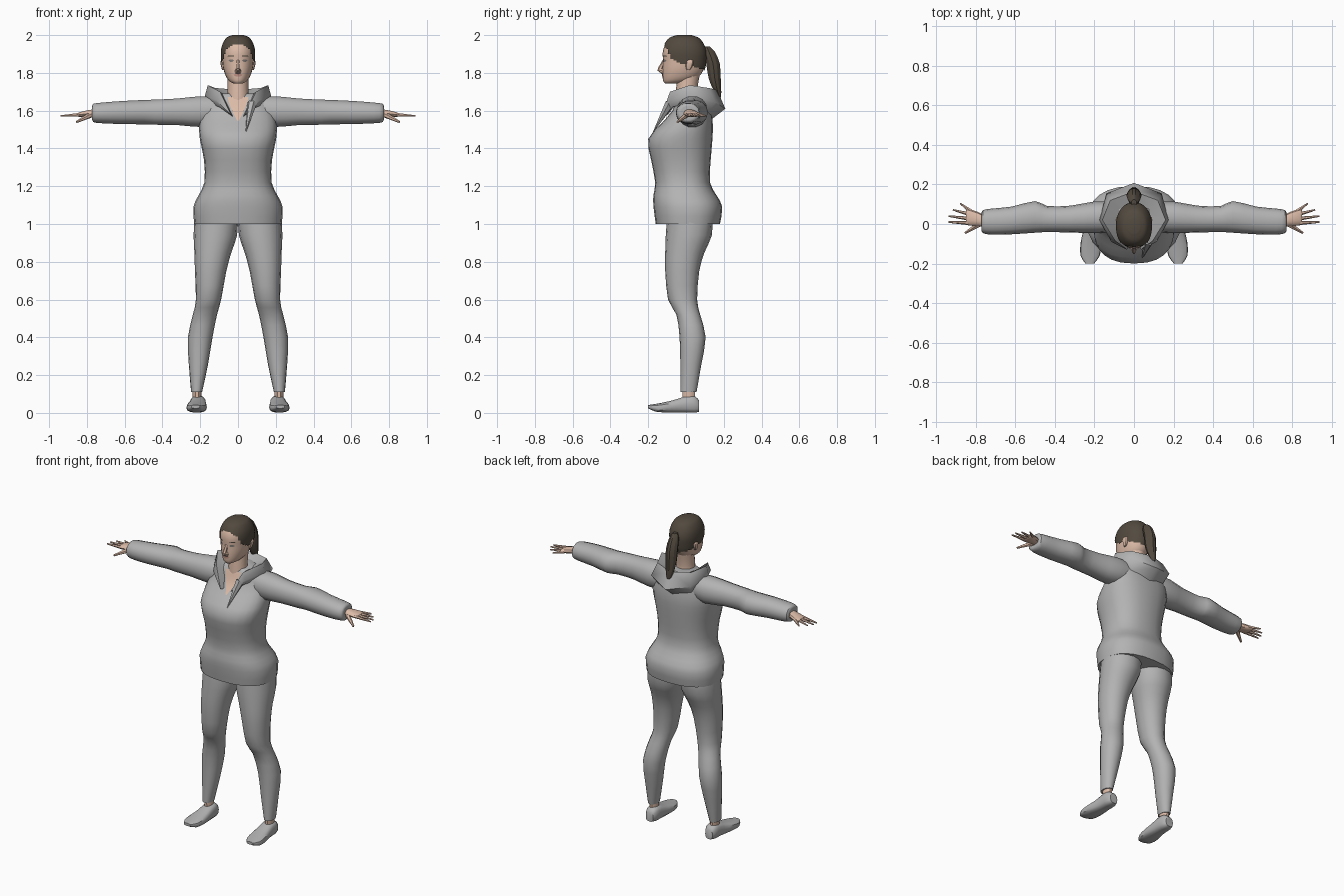
import bpy, bmesh, math
from mathutils import Vector
from mathutils.bvhtree import BVHTree

cube = bpy.data.objects.get("Cube")
if cube:
    bpy.data.objects.remove(cube, do_unlink=True)


def material(name, rgb):
    m = bpy.data.materials.new(name)
    m.use_nodes = True
    m.diffuse_color = (*rgb, 1)
    bsdf = next(n for n in m.node_tree.nodes if n.type == 'BSDF_PRINCIPLED')
    bsdf.inputs["Base Color"].default_value = (*rgb, 1)
    bsdf.inputs["Roughness"].default_value = 0.8
    return m


GREY = material("grey_cloth", (0.45, 0.45, 0.45))
SKIN = material("skin", (0.72, 0.5, 0.39))
HAIR = material("dark_brown_hair", (0.085, 0.068, 0.05))
EYE = material("eye_grey", (0.22, 0.2, 0.19))
LIP = material("lip_pink", (0.5, 0.27, 0.22))


def finish(name, bm, mat, mirror=False, angle=40):
    bmesh.ops.recalc_face_normals(bm, faces=bm.faces[:])
    me = bpy.data.meshes.new(name)
    bm.to_mesh(me)
    bm.free()
    me.materials.append(mat)
    me.shade_smooth()
    me.set_sharp_from_angle(angle=math.radians(angle))
    ob = bpy.data.objects.new(name, me)
    bpy.context.scene.collection.objects.link(ob)
    if mirror:
        mod = ob.modifiers.new("mirror", 'MIRROR')
        mod.use_clip = True
    return ob


def smooth_rings(rings, steps):
    """Catmull-Rom interpolation between the given rings."""
    out = []
    for i in range(len(rings) - 1):
        quad = [rings[max(i - 1, 0)], rings[i], rings[i + 1], rings[min(i + 2, len(rings) - 1)]]
        for s in range(steps):
            u = s / steps
            out.append([b + 0.5 * u * (c - a + u * (2*a - 5*b + 4*c - d + u * (3*(b - c) + d - a)))
                        for a, b, c, d in zip(*quad)])
    return out + [list(rings[-1])]


def loft(name, rings, mat, axis='z', sides=16, power=2.2, steps=2, mirror=False, keep=None, angle=40):
    """Skin of superellipse rings (position, centre a, centre b, radius a, radius b)."""
    bm = bmesh.new()
    loops = []
    for t, ca, cb, ra, rb in smooth_rings(rings, steps):
        loop = []
        for k in range(sides):
            w = 2 * math.pi * k / sides
            c, s = math.cos(w), math.sin(w)
            a = ca + ra * math.copysign(abs(c) ** (2 / power), c)
            b = cb + rb * math.copysign(abs(s) ** (2 / power), s)
            loop.append(bm.verts.new({'z': (a, b, t), 'x': (t, a, b), 'y': (a, t, b)}[axis]))
        loops.append(loop)
    for lo, hi in zip(loops, loops[1:]):
        for k in range(sides):
            j = (k + 1) % sides
            bm.faces.new((lo[k], lo[j], hi[j], hi[k]))
    bm.faces.new(loops[0])
    bm.faces.new(loops[-1])
    if keep:
        drop = [f for f in bm.faces if not keep(f.calc_center_median())]
        bmesh.ops.delete(bm, geom=drop, context='FACES')
    return finish(name, bm, mat, mirror, angle)


def spike(name, start, end, r0, r1, mat, mirror=False, sides=6):
    """Tapered rod between two points."""
    p, q = Vector(start), Vector(end)
    bm = bmesh.new()
    bmesh.ops.create_cone(bm, cap_ends=True, segments=sides, radius1=r0, radius2=r1, depth=(q - p).length)
    rot = Vector((0, 0, 1)).rotation_difference(q - p).to_matrix()
    for v in bm.verts:
        v.co = rot @ v.co + (p + q) / 2
    return finish(name, bm, mat, mirror)


def plate(name, target, rows, mat, mirror=False, gap=0.004):
    """Thin patch of rows (z, x start, x end) laid on the front of a target."""
    me = target.data
    tree = BVHTree.FromPolygons([v.co for v in me.vertices], [p.vertices[:] for p in me.polygons])
    bm = bmesh.new()
    grid = []
    for z, x0, x1 in rows:
        line = []
        for k in range(5):
            x = x0 + (x1 - x0) * k / 4
            hit = tree.ray_cast(Vector((x, -1, z)), Vector((0, 1, 0)))[0]
            line.append(bm.verts.new((x, (hit.y if hit else 0) - gap, z)))
        grid.append(line)
    for lo, hi in zip(grid, grid[1:]):
        for k in range(4):
            bm.faces.new((lo[k], lo[k + 1], hi[k + 1], hi[k]))
    return finish(name, bm, mat, mirror)


# Hooded top: body, sleeves
torso = loft("hoodie_body", [
    (1.0, 0, .01, .232, .17), (1.09, 0, .01, .236, .182), (1.15, 0, -.005, .21, .168),
    (1.22, 0, -.018, .178, .145), (1.34, 0, -.027, .18, .158), (1.45, 0, -.03, .202, .17),
    (1.53, 0, .005, .205, .137), (1.60, 0, .03, .19, .102), (1.66, 0, .035, .165, .088),
    (1.69, 0, .035, .10, .07)], GREY, sides=24, power=2.4)
loft("sleeve", [
    (.10, .035, 1.60, .075, .075), (.20, .034, 1.595, .08, .083), (.32, .025, 1.594, .068, .072),
    (.44, .025, 1.592, .066, .068), (.50, .036, 1.592, .08, .066), (.62, .018, 1.59, .07, .062),
    (.72, .012, 1.588, .066, .056), (.765, .012, 1.588, .058, .05), (.772, .012, 1.588, .04, .035)],
    GREY, axis='x', sides=14, mirror=True)

# Hood lying around the neck: base, bulge, rim, inside at each station from front to back
stations = [
    [(.03, -.115, 1.57), (.035, -.13, 1.575), (.04, -.125, 1.585), (.03, -.10, 1.575)],
    [(.10, -.07, 1.62), (.115, -.09, 1.655), (.095, -.085, 1.70), (.06, -.05, 1.64)],
    [(.16, .02, 1.64), (.175, .02, 1.68), (.16, .02, 1.735), (.075, .015, 1.68)],
    [(.12, .12, 1.59), (.14, .155, 1.645), (.12, .12, 1.72), (.06, .06, 1.68)],
    [(0, .13, 1.55), (0, .208, 1.61), (0, .165, 1.71), (0, .07, 1.67)]]
bm = bmesh.new()
grid = [[bm.verts.new(p) for p in row] for row in stations]
for a, b in zip(grid, grid[1:]):
    for k in range(3):
        bm.faces.new((a[k], b[k], b[k + 1], a[k + 1]))
bm.faces.new(grid[0])
finish("hood", bm, GREY, mirror=True, angle=60)
spike("left_lapel", (.075, -.085, 1.64), (.042, -.172, 1.49), .026, .002, GREY)

# Open neckline
plate("neckline_skin", torso, [(1.545, -.003, .003), (1.58, -.022, .022), (1.62, -.04, .04),
                               (1.65, -.05, .05), (1.672, -.055, .055)], SKIN)

# Trousers
loft("trouser_leg", [
    (1.04, .115, .02, .115, .12), (.94, .12, .015, .115, .122), (.85, .133, -.006, .098, .104),
    (.75, .145, -.02, .083, .09), (.60, .156, -.018, .067, .077), (.52, .175, .012, .064, .063),
    (.40, .2, .035, .065, .069), (.25, .21, .025, .05, .055), (.11, .219, .013, .029, .043)],
    GREY, sides=16, power=2.1, mirror=True)

# Ankles and shoes
loft("ankle", [(.05, .215, .015, .024, .035), (.13, .218, .014, .024, .036)],
     SKIN, sides=10, power=2, steps=1, mirror=True)
loft("shoe", [
    (.07, .212, .036, .026, .03), (.045, .212, .045, .038, .045), (0, .212, .045, .042, .044),
    (-.05, .214, .037, .047, .036), (-.10, .218, .031, .053, .029), (-.16, .222, .027, .049, .021),
    (-.2, .224, .033, .022, .009)], GREY, axis='y', sides=14, power=2.8, mirror=True)

# Hands with spread fingers and thumb
loft("palm", [(.75, .012, 1.587, .026, .022), (.79, .025, 1.585, .036, .019),
              (.84, .035, 1.579, .042, .013), (.85, .036, 1.578, .036, .008)],
     SKIN, axis='x', sides=10, mirror=True)
fingers = {"index": (.004, .01, .94), "middle": (.026, .04, .938),
           "ring": (.047, .072, .917), "little": (.064, .104, .88)}
for label, (y0, y1, tip) in fingers.items():
    spike(label + "_finger", (.825, y0, 1.58), (tip, y1, 1.572), .011, .004, SKIN, True)
spike("thumb", (.775, .005, 1.58), (.855, -.045, 1.54), .016, .006, SKIN, True)

# Neck and head
loft("neck", [(1.58, 0, .01, .075, .07), (1.66, 0, .003, .06, .06), (1.71, 0, .003, .055, .056),
              (1.80, 0, .015, .055, .06)], SKIN, sides=16, power=2)
skull = [
    (1.743, 0, -.075, .022, .035), (1.755, 0, -.05, .045, .07), (1.78, 0, -.028, .063, .096),
    (1.82, 0, -.015, .077, .109), (1.865, 0, -.01, .083, .112), (1.91, 0, -.01, .085, .113),
    (1.95, 0, -.01, .077, .1), (1.978, 0, -.01, .056, .073), (1.993, 0, -.01, .024, .032)]
head = loft("head", skull, SKIN, sides=24, power=2.15, steps=3)


def under_hair(p):
    """Hairline: high on the forehead, over the ears, low on the nape."""
    if p.y < -.07:
        return p.z > 1.87 + (-.07 - p.y) * 1.8
    return p.z > 1.865 - (p.y + .07) * .3


loft("hair", [(z + .007 * (z > 1.96), a, b, ra + .006, rb + .006) for z, a, b, ra, rb in skull],
     HAIR, sides=40, power=2.15, steps=5, keep=under_hair)
loft("ponytail", [(1.67, 0, .178, .01, .008), (1.70, 0, .168, .024, .02), (1.77, 0, .152, .036, .034),
                  (1.85, 0, .143, .038, .038), (1.91, 0, .122, .03, .034), (1.94, 0, .108, .014, .018)],
     HAIR, sides=10, power=1.6, angle=25)

# Face
spike("nose_bridge", (0, -.112, 1.872), (0, -.139, 1.818), .008, .012, SKIN)
spike("nose_tip", (0, -.115, 1.808), (0, -.15, 1.817), .02, .005, SKIN, sides=8)
loft("ear", [(1.815, .078, .012, .006, .009), (1.835, .08, .016, .01, .018),
             (1.86, .082, .02, .011, .02), (1.87, .082, .02, .005, .01)], SKIN, sides=8, mirror=True)
plate("eye", head, [(1.858, .03, .04), (1.865, .021, .051), (1.872, .029, .043)], EYE, True, .002)
plate("eyebrow", head, [(1.887, .02, .056), (1.892, .022, .052)], HAIR, True, .002)
plate("lips", head, [(1.781, -.01, .01), (1.789, -.025, .025), (1.796, -.012, .012)], LIP, gap=.004)
